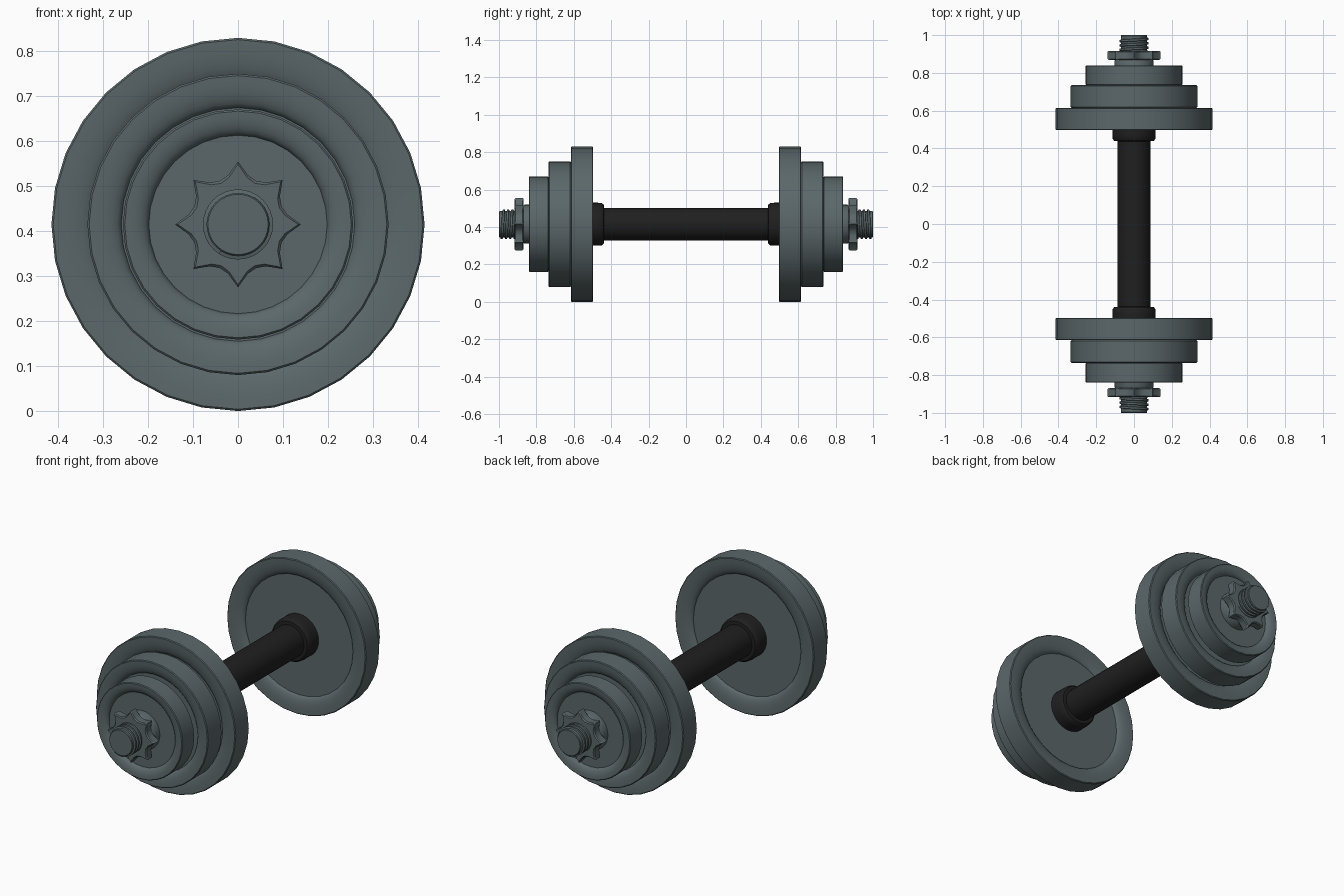
import bpy, bmesh, math

if "Cube" in bpy.data.objects:
    bpy.data.objects.remove(bpy.data.objects["Cube"])

AXIS_Z = 0.415   # height of the bar's centre line
SEG = 32


def material(name, rgb):
    m = bpy.data.materials.new(name)
    m.diffuse_color = (*rgb, 1)
    m.use_nodes = True
    m.node_tree.nodes["Principled BSDF"].inputs["Base Color"].default_value = m.diffuse_color
    return m


IRON = material("iron_grey", (0.105, 0.137, 0.143))
BLACK = material("grip_black", (0.014, 0.014, 0.014))


def finish(bm, name, mat, mirror=True, angle=35):
    bmesh.ops.remove_doubles(bm, verts=bm.verts, dist=1e-5)
    bmesh.ops.recalc_face_normals(bm, faces=bm.faces)
    me = bpy.data.meshes.new(name)
    bm.to_mesh(me)
    bm.free()
    me.materials.append(mat)
    ob = bpy.data.objects.new(name, me)
    bpy.context.collection.objects.link(ob)
    if mirror:
        mod = ob.modifiers.new("other_end", 'MIRROR')
        mod.use_axis = (False, True, False)
        mod.use_mirror_merge = False
    bpy.ops.object.select_all(action='DESELECT')
    ob.select_set(True)
    bpy.context.view_layer.objects.active = ob
    bpy.ops.object.shade_smooth_by_angle(angle=math.radians(angle))
    return ob


def point(bm, r, y, a):
    return bm.verts.new((r * math.sin(a), y, AXIS_Z + r * math.cos(a)))


def lathe(name, profile, mat, mirror=True):
    """Spin (radius, y) points round the bar's axis and cap both ends."""
    bm = bmesh.new()
    rings = [[point(bm, r, y, 2 * math.pi * i / SEG) for i in range(SEG)]
             for r, y in profile]
    for a, b in zip(rings, rings[1:]):
        for i in range(SEG):
            j = (i + 1) % SEG
            bm.faces.new((a[i], a[j], b[j], b[i]))
    bm.faces.new(rings[0])
    bm.faces.new(rings[-1])
    return finish(bm, name, mat, mirror)


def plate(name, R, y0, y1):
    """Weight plate: rounded rim with a sunken disc on both sides."""
    depth, bevel = 0.026, 0.004
    r_in, r_out = 0.775 * R, R - bevel
    arc = []
    for k in range(7):
        t = math.pi / 2 * k / 6
        arc.append((r_in + (r_out - r_in) * (1 - math.cos(t)), depth * (1 - math.sin(t))))
    prof = [(r, y0 + d) for r, d in arc]
    prof += [(R, y0 + bevel), (R, y1 - bevel)]
    prof += [(r, y1 - d) for r, d in reversed(arc)]
    lathe(name, prof, IRON)


# Three weight plates at each end
plate("large_plate", 0.415, 0.497, 0.615)
plate("middle_plate", 0.335, 0.615, 0.735)
plate("small_plate", 0.256, 0.735, 0.84)

# Grip and its end collars
lathe("grip", [(0.087, -0.46), (0.087, 0.46)], BLACK, mirror=False)
lathe("grip_collar", [(0.087, 0.438), (0.105, 0.440), (0.113, 0.450),
                      (0.115, 0.475), (0.115, 0.53)], BLACK)

# Bar end and washer behind the star nut
lathe("bar_end", [(0.07, 0.45), (0.07, 0.996), (0.067, 1.0)], IRON)
lathe("washer", [(0.104, 0.81), (0.104, 0.862), (0.098, 0.872)], IRON)

# Eight-pointed star nut
bm = bmesh.new()
STAR = (0.140, 0.112, 0.105, 0.112)
layers = []
for y, inset in ((0.868, 0.006), (0.874, 0), (0.911, 0), (0.917, 0.006)):
    layers.append([point(bm, STAR[i % 4] - inset, y, 2 * math.pi * i / 32)
                   for i in range(32)])
for a, b in zip(layers, layers[1:]):
    for i in range(32):
        j = (i + 1) % 32
        bm.faces.new((a[i], a[j], b[j], b[i]))
bm.faces.new(layers[0])
bm.faces.new(layers[-1])
finish(bm, "star_nut", IRON, angle=30)

# Screw thread on the bar end
bm = bmesh.new()
PITCH, START, TURNS = 0.023, 0.905, 3.6
section = ((0.068, -0.008), (0.078, -0.005), (0.078, 0.005), (0.068, 0.008))
steps = int(TURNS * SEG)
prev = None
for s in range(steps + 1):
    a = 2 * math.pi * s / SEG
    y = START + PITCH * s / SEG
    ring = [point(bm, r, y + dy, a) for r, dy in section]
    if prev:
        for k in range(4):
            m = (k + 1) % 4
            bm.faces.new((prev[k], prev[m], ring[m], ring[k]))
    else:
        bm.faces.new(ring)
    prev = ring
bm.faces.new(prev)
finish(bm, "screw_thread", IRON)
